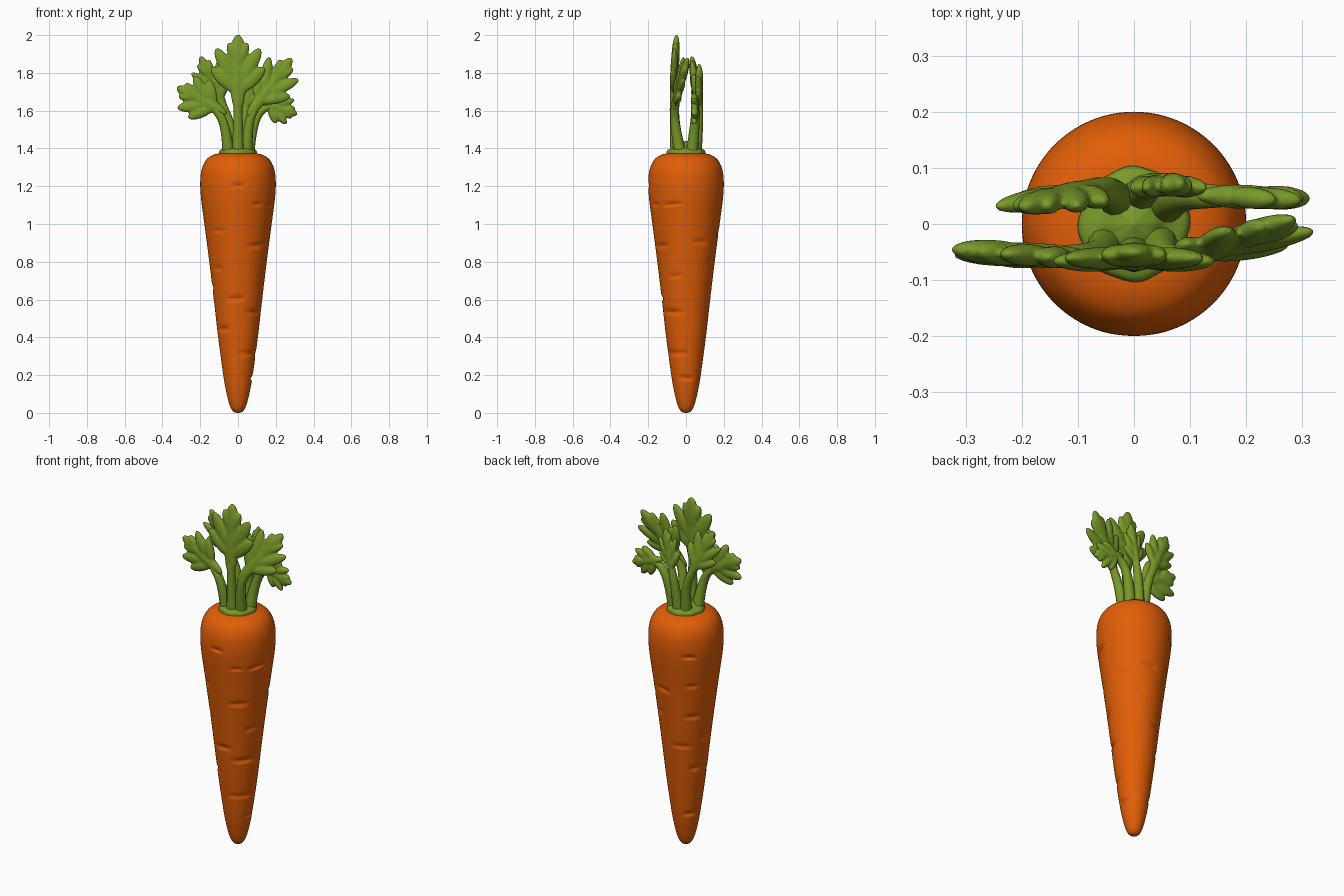
import bpy, bmesh, math, random
from mathutils import Vector, Matrix

random.seed(4)
cube = bpy.data.objects.get("Cube")
if cube:
    bpy.data.objects.remove(cube, do_unlink=True)


def material(name, rgb):
    mat = bpy.data.materials.new(name)
    mat.use_nodes = True
    mat.diffuse_color = (*rgb, 1)
    for node in mat.node_tree.nodes:
        if node.type == "BSDF_PRINCIPLED":
            node.inputs["Base Color"].default_value = (*rgb, 1)
            node.inputs["Roughness"].default_value = 0.6
    return mat


ORANGE = material("carrot orange", (0.76, 0.112, 0.002))
GREEN = material("leaf green", (0.19, 0.32, 0.022))


def add_object(name, data, mat):
    obj = bpy.data.objects.new(name, data)
    bpy.context.scene.collection.objects.link(obj)
    data.materials.append(mat)
    return obj


def mesh_object(name, bm, mat):
    for face in bm.faces:
        face.smooth = True
    mesh = bpy.data.meshes.new(name)
    bm.to_mesh(mesh)
    bm.free()
    return add_object(name, mesh, mat)


def smooth_profile(points, steps):
    """Catmull-Rom curve through (radius, height) points."""
    p = [Vector(q) for q in points]
    p = [2 * p[0] - p[1]] + p + [2 * p[-1] - p[-2]]
    rows = []
    for a, b, c, d in zip(p, p[1:], p[2:], p[3:]):
        for i in range(steps):
            t = i / steps
            rows.append(0.5 * (2 * b + (c - a) * t + (2 * a - 5 * b + 4 * c - d) * t * t
                               + (3 * b - a - 3 * c + d) * t ** 3))
    return rows + [p[-2]]


def lathe(name, points, steps, segments, mat, shape):
    """Turn a profile about z; shape(angle, height) is added to the radius."""
    bm = bmesh.new()
    rings = []
    for r, z in smooth_profile(points, steps):
        ring = []
        for i in range(segments):
            a = math.tau * i / segments
            rr = max(r, 0.001) + shape(a, z) * min(1, r / 0.05)
            ring.append(bm.verts.new((rr * math.cos(a), rr * math.sin(a), z)))
        rings.append(ring)
    for low, high in zip(rings, rings[1:]):
        for i in range(segments):
            j = (i + 1) % segments
            bm.faces.new((low[i], low[j], high[j], high[i]))
    bm.faces.new(rings[0][::-1])
    bm.faces.new(rings[-1])
    return mesh_object(name, bm, mat)


# Root with short horizontal creases: (azimuth in degrees, height)
creases = [(-126, .96), (-58, 1.1), (-55, .88), (-90, 1.2), (-135, .76), (-95, .6),
           (-50, .53), (-135, .44), (-62, .31), (27, .9), (-25, .72), (-27, .53),
           (-22, 1.1), (-20, .31), (0, .18), (130, 1.17), (135, .99), (138, .8),
           (115, .62), (150, .48), (140, .2), (80, .95), (60, .8), (175, .66)]
creases = [(math.radians(a), z, random.uniform(.03, .06), random.uniform(.007, .012),
            random.uniform(-.12, .12)) for a, z in creases]


def crease_depth(angle, z):
    total = 0
    for a, h, half, depth, slant in creases:
        if abs(z - h) > 0.06:
            continue
        arc = ((angle - a + math.pi) % math.tau - math.pi) * (0.06 + 0.1 * h)
        if abs(arc) < half:
            dz = z - h - slant * arc
            fade = math.cos(arc / half * math.pi / 2)
            width = 0.005 if dz < 0 else 0.016
            total -= depth * fade * math.exp(-(dz / width) ** 2)
    return total


lathe("carrot_root",
      [(0, 0), (.022, .005), (.042, .035), (.06, .1), (.078, .2), (.105, .4), (.128, .6),
       (.152, .8), (.178, 1), (.195, 1.13), (.2, 1.22), (.192, 1.29), (.168, 1.34),
       (.13, 1.366), (.08, 1.375), (0, 1.372)],
      20, 96, ORANGE, crease_depth)

# Lumpy collar where the stalks meet the root
lathe("leaf_collar",
      [(.06, 1.355), (.095, 1.362), (.1, 1.378), (.092, 1.393), (.06, 1.405), (.035, 1.425), (0, 1.44)],
      4, 48, GREEN, lambda a, z: 0.004 * math.sin(5 * a) * math.cos(3 * a + 1))


def lobe(bm, start, end, width, thick, normal):
    """Flattened ellipsoid between two points."""
    along = (end - start).normalized()
    n = (normal - along * normal.dot(along)).normalized()
    side = n.cross(along)
    m = Matrix.Identity(4)
    columns = (along * (end - start).length / 2, side * width, n * thick, (start + end) / 2)
    for i, col in enumerate(columns):
        for k in range(3):
            m[k][i] = col[k]
    bmesh.ops.create_icosphere(bm, subdivisions=3, radius=1, matrix=m)


# Leaf pattern as fractions of length: start along, start across, end along, end across, half width
MIDDLE = [(-.25, 0, .8, 0, .13), (.3, 0, 1, 0, .13)]
SIDES = [(.5, 0, .87, .15, .085), (.18, 0, .78, .36, .115), (.08, 0, .47, .43, .11)]


def leaf(name, base, tip, spread):
    base, tip = Vector(base), Vector(tip)
    axis = tip - base
    length = axis.length
    axis.normalize()
    normal = Vector((0, -1, 0))
    normal = (normal - axis * normal.dot(axis)).normalized()
    across = normal.cross(axis)

    def place(u, v):
        return base + length * (axis * u + across * v * spread + normal * abs(v) * 0.06)

    bm = bmesh.new()
    for u, v, s, t, w in MIDDLE:
        lobe(bm, place(u, v), place(s, t), w * length * spread, .022, normal)
    for sign in (-1, 1):
        for u, v, s, t, w in SIDES:
            lobe(bm, place(u, v * sign), place(s, t * sign), w * length * spread, .02, normal)
    obj = mesh_object(name, bm, GREEN)
    # Fuse the lobes into one soft surface
    fuse = obj.modifiers.new("fuse", "REMESH")
    fuse.mode = "VOXEL"
    fuse.voxel_size = 0.006
    fuse.use_smooth_shade = True
    soften = obj.modifiers.new("soften", "SMOOTH")
    soften.factor = 0.5
    soften.iterations = 4


def stalk(name, points, radii):
    curve = bpy.data.curves.new(name, "CURVE")
    curve.dimensions = "3D"
    curve.bevel_depth = 1
    curve.bevel_resolution = 4
    curve.use_fill_caps = True
    spline = curve.splines.new("NURBS")
    spline.points.add(len(points) - 1)
    for point, co, radius in zip(spline.points, points, radii):
        point.co = (*co, 1)
        point.radius = radius
    spline.order_u = 3
    spline.use_endpoint_u = True
    spline.resolution_u = 8
    add_object(name, curve, GREEN)


# Leaves: stalk foot, stalk bend, blade base, blade tip, blade spread
leaves = {
    "front": ((0, -.05, 1.37), (0, -.06, 1.53), (0, -.065, 1.67), (0, -.05, 2.005), .98),
    "right_outer": ((-.05, -.035, 1.37), (-.06, -.055, 1.5), (-.11, -.06, 1.61), (-.325, -.045, 1.725), 1.1),
    "right_upper": ((-.03, .04, 1.37), (-.035, .06, 1.52), (-.085, .06, 1.64), (-.2, .03, 1.89), .8),
    "left_upper": ((.045, -.03, 1.37), (.05, -.06, 1.52), (.095, -.06, 1.63), (.285, .01, 1.88), .85),
    "left_lower": ((.055, .03, 1.37), (.075, .05, 1.54), (.15, .05, 1.635), (.315, .045, 1.58), 1.1),
    "back": ((.01, .05, 1.37), (.02, .065, 1.5), (.04, .07, 1.6), (.085, .07, 1.85), .6),
}
for side, (foot, bend, base, tip, spread) in leaves.items():
    leaf(side + "_leaf", base, tip, spread)
    end = Vector(base).lerp(Vector(tip), 0.4)
    stalk(side + "_stalk", (foot, bend, base, end), (.033, .025, .022, .012))
